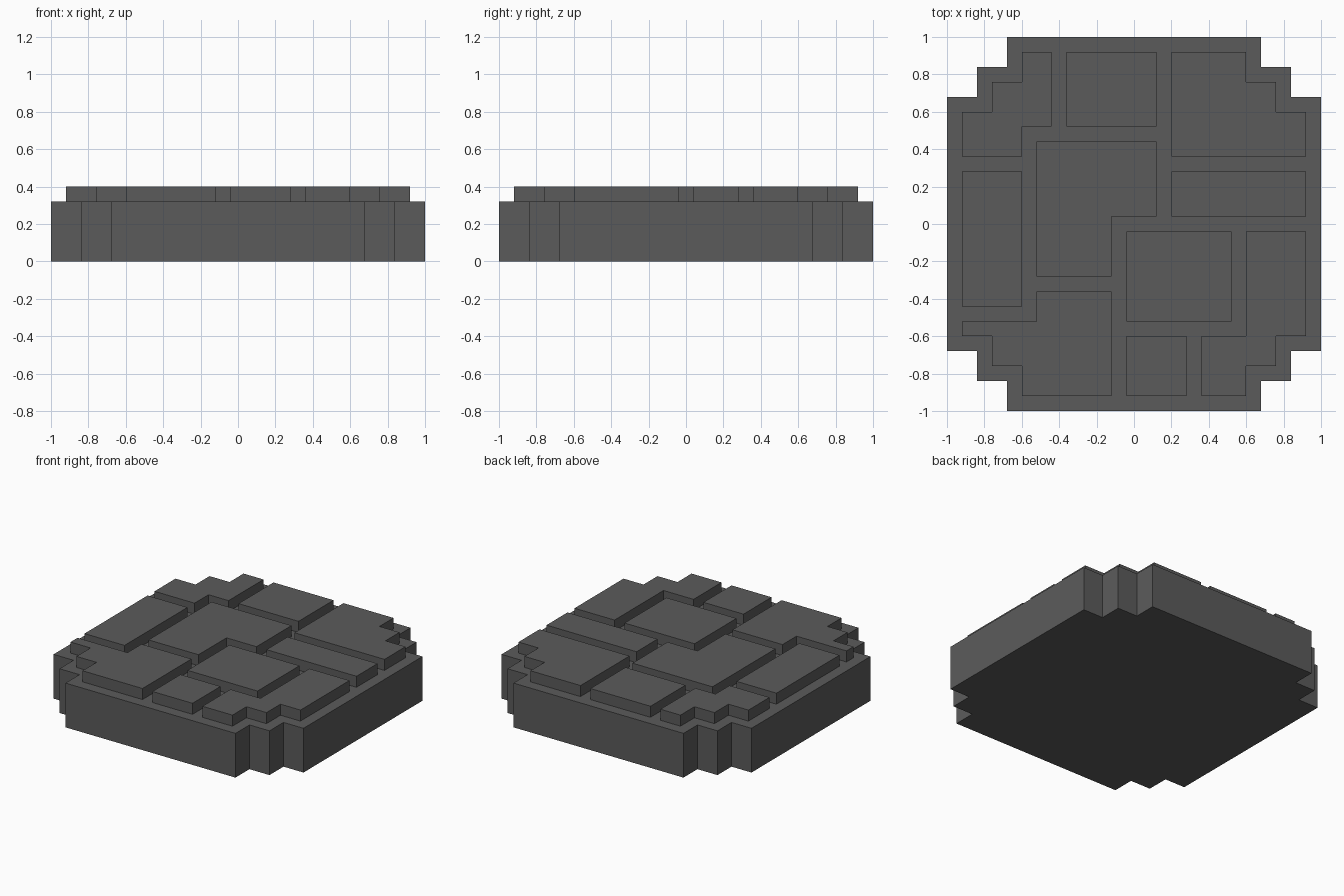
import bpy, bmesh

if "Cube" in bpy.data.objects:
    bpy.data.objects.remove(bpy.data.objects["Cube"], do_unlink=True)

U = 0.04  # grid unit of the blocky design

stone = bpy.data.materials.new("dark grey stone")
stone.use_nodes = True
GREY = (0.105, 0.105, 0.105, 1)
stone.diffuse_color = GREY
bsdf = stone.node_tree.nodes["Principled BSDF"]
bsdf.inputs["Base Color"].default_value = GREY
bsdf.inputs["Roughness"].default_value = 0.9


def prism(name, outline, z0, z1):
    """Extrude a flat outline (grid units) from z0 up to z1."""
    bm = bmesh.new()
    bottom = bm.faces.new([bm.verts.new((x * U, y * U, z0 * U)) for x, y in outline])
    top = bmesh.ops.extrude_face_region(bm, geom=[bottom], use_keep_orig=True)["geom"]
    verts = [g for g in top if isinstance(g, bmesh.types.BMVert)]
    bmesh.ops.translate(bm, verts=verts, vec=(0, 0, (z1 - z0) * U))
    bmesh.ops.recalc_face_normals(bm, faces=bm.faces)
    mesh = bpy.data.meshes.new(name)
    bm.to_mesh(mesh)
    bm.free()
    mesh.materials.append(stone)
    obj = bpy.data.objects.new(name, mesh)
    bpy.context.collection.objects.link(obj)
    return obj


def steps(r, sx, sy):
    """Stair-stepped corner running from the x side to the y side."""
    pts = [(r, r - 8), (r - 4, r - 8), (r - 4, r - 4), (r - 8, r - 4), (r - 8, r)]
    return [(sx * x, sy * y) for x, y in pts]


def rect(x0, y0, x1, y1):
    return [(x0, y0), (x1, y0), (x1, y1), (x0, y1)]


# Stepped round slab
prism("base_slab",
      steps(25, 1, 1) + steps(25, -1, 1)[::-1]
      + steps(25, -1, -1) + steps(25, 1, -1)[::-1], 0, 8)

# Raised paving stones; the outer ones follow the stepped rim
paving = {
    "back_right_stone": steps(23, -1, 1) + [(-11, 23), (-11, 13), (-15, 13), (-15, 9), (-23, 9)],
    "back_middle_stone": rect(-9, 13, 3, 23),
    "back_left_stone": steps(23, 1, 1) + [(5, 23), (5, 9), (23, 9)],
    "right_side_stone": rect(-23, -11, -15, 7),
    "centre_stone": [(-13, 11), (3, 11), (3, 1), (-3, 1), (-3, -7), (-13, -7)],
    "left_side_stone": rect(5, 1, 23, 7),
    "inner_front_stone": rect(-1, -13, 13, -1),
    "front_left_stone": steps(23, 1, -1) + [(9, -23), (9, -15), (15, -15), (15, -1), (23, -1)],
    "front_middle_stone": rect(-1, -23, 7, -15),
    "front_right_stone": steps(23, -1, -1) + [(-3, -23), (-3, -9), (-13, -9), (-13, -13), (-23, -13)],
}
for name, outline in paving.items():
    prism(name, outline, 8, 10)
